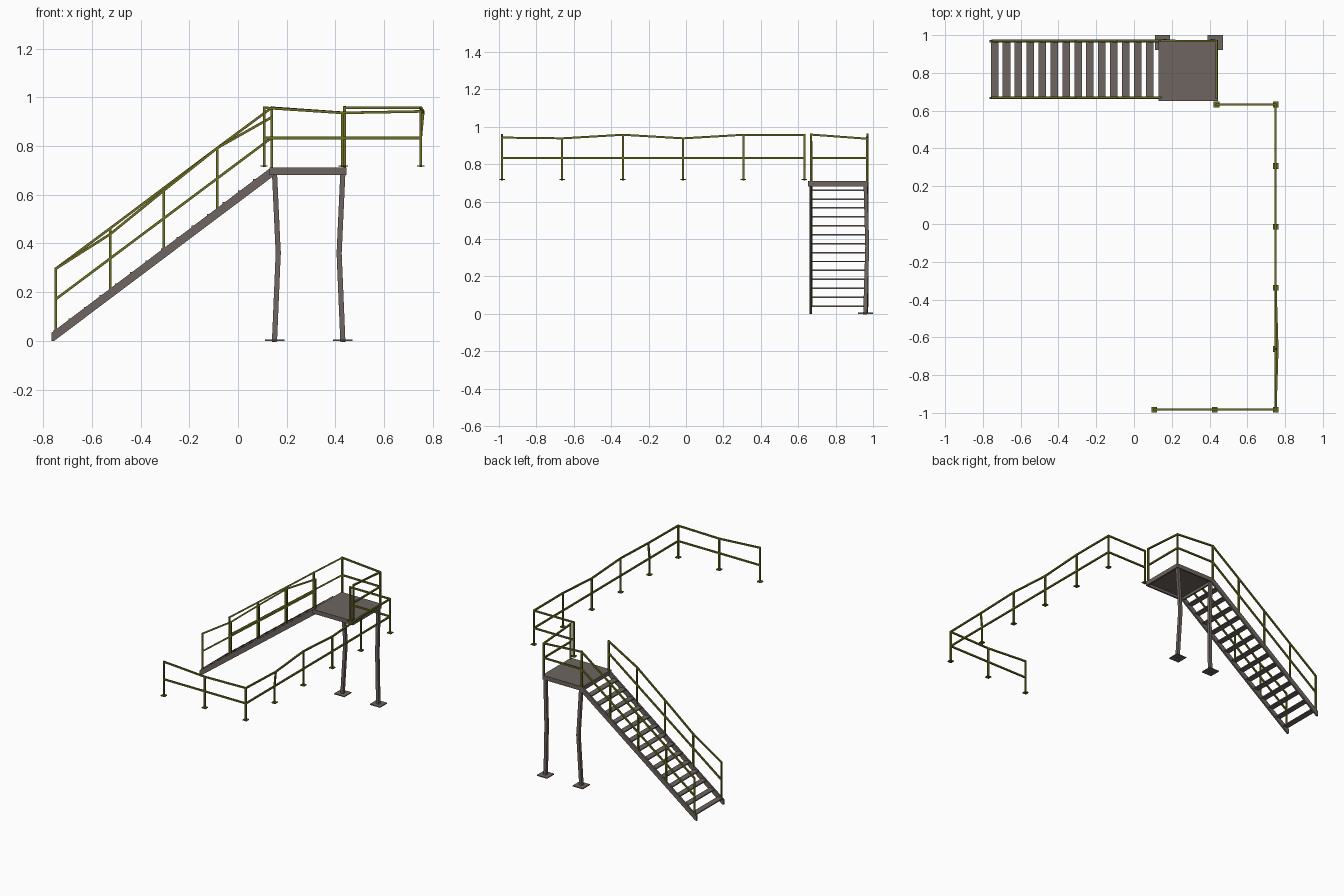
import bpy, bmesh
from mathutils import Vector

if "Cube" in bpy.data.objects:
    bpy.data.objects.remove(bpy.data.objects["Cube"])


def material(name, rgb):
    m = bpy.data.materials.new(name)
    m.diffuse_color = (*rgb, 1)
    m.use_nodes = True
    m.node_tree.nodes["Principled BSDF"].inputs["Base Color"].default_value = m.diffuse_color
    return m


STEEL = material("brown_grey_steel", (0.155, 0.130, 0.118))
OLIVE = material("olive_yellow_paint", (0.150, 0.155, 0.016))


def finish(bm, name, mat):
    bmesh.ops.recalc_face_normals(bm, faces=bm.faces)
    me = bpy.data.meshes.new(name)
    bm.to_mesh(me)
    bm.free()
    me.materials.append(mat)
    ob = bpy.data.objects.new(name, me)
    bpy.context.collection.objects.link(ob)
    return ob


def add_box(bm, lo, hi):
    vs = bmesh.ops.create_cube(bm, size=1)["verts"]
    for v in vs:
        v.co = Vector([(hi[i] if v.co[i] > 0 else lo[i]) for i in range(3)])


def box(name, lo, hi, mat):
    bm = bmesh.new()
    add_box(bm, lo, hi)
    return finish(bm, name, mat)


def add_bar(bm, a, b, w):
    # square bar between two points, slightly overlapping at the joints
    a, b = Vector(a), Vector(b)
    d = (b - a).normalized()
    up = Vector((1, 0, 0)) if abs(d.z) > 0.9 else Vector((0, 0, 1))
    s = d.cross(up).normalized() * w / 2
    t = s.cross(d).normalized() * w / 2
    a, b = a - d * w * 0.4, b + d * w * 0.4
    rings = [[bm.verts.new(p + o) for o in (s + t, s - t, -s - t, -s + t)] for p in (a, b)]
    for i in range(4):
        j = (i + 1) % 4
        bm.faces.new((rings[0][i], rings[0][j], rings[1][j], rings[1][i]))
    for r in rings:
        bm.faces.new(r)


def railing(name, tops, bases, mids, plates=False):
    # posts, hand rail through the tops, mid rail, optional base plates
    bm = bmesh.new()
    for t, b, m in zip(tops, bases, mids):
        add_bar(bm, b, m, 0.0105)
        add_bar(bm, m, t, 0.0105)
        if plates:
            x, y, z = b
            add_box(bm, (x - .015, y - .015, z - .003), (x + .015, y + .015, z + .003))
    for pts in (tops, mids):
        for a, b in zip(pts, pts[1:]):
            add_bar(bm, a, b, 0.0105)
    finish(bm, name, OLIVE)


# stair stringers
for name, y in (("front_stringer", 0.667), ("back_stringer", 0.968)):
    bm = bmesh.new()
    prof = [(-.765, 0), (-.755, 0), (.15, .68), (.15, .708), (.13, .708), (-.765, .034)]
    f = bm.faces.new([bm.verts.new((x, y - .006, z)) for x, z in prof])
    ext = bmesh.ops.extrude_face_region(bm, geom=[f])["geom"]
    bmesh.ops.translate(bm, vec=(0, .012, 0),
                        verts=[g for g in ext if isinstance(g, bmesh.types.BMVert)])
    finish(bm, name, STEEL)

# treads
for i in range(14):
    x, z = -.738 + i * .0631, .041 + i * .0477
    box(f"tread_{i + 1}", (x - .02, .667, z - .004), (x + .02, .968, z + .004), STEEL)

# landing: deck sheet on a channel frame
X0, X1, Y0, Y1 = .13, .446, .652, .974
box("landing_deck", (X0, Y0, .700), (X1, Y1, .711), STEEL)
bm = bmesh.new()
for lo, hi in (((X0, Y0), (X1, Y0 + .012)), ((X0, Y1 - .012), (X1, Y1)),
               ((X0, Y0), (X0 + .012, Y1)), ((X1 - .012, Y0), (X1, Y1))):
    add_box(bm, (*lo, .681), (*hi, .701))
finish(bm, "landing_frame", STEEL)

# bent legs with foot plates
for side, x, xm in (("left", .15, .165), ("right", .43, .415)):
    bm = bmesh.new()
    add_bar(bm, (x, .958, .005), (xm, .969, .36), .021)
    add_bar(bm, (xm, .969, .36), (x, .960, .685), .021)
    finish(bm, f"{side}_leg", STEEL)
    box(f"{side}_foot_plate", (x - .04, .92, 0), (x + .04, 1.0, .006), STEEL)

# stair and landing railings
xs = [-.747, -.525, -.305, -.085, .138]
base_z = [.04 + (x + .747) * .752 for x in xs]
mid_z = [.172 + (x + .747) * .748 for x in xs]


def stair(y, zs):
    return [[(x, y, z) for x, z in zip(xs, c)] for c in (zs, base_z, mid_z)]


railing("front_stair_railing", *stair(.670, [.297, .438, .617, .792, .918]))
t, b, m = stair(.971, [.297, .462, .627, .792, .957])
corners = [(.438, .968), (.438, .668)]
t += [(*corners[0], .936), (*corners[1], .958)]
b += [(*c, .705) for c in corners]
m += [(*c, .833) for c in corners]
railing("back_stair_and_landing_railing", t, b, m)

# separate walkway railing running along the right and front edges
path = [(.437, .633, .957), (.75, .633, .957), (.75, .307, .957), (.75, -.015, .938),
        (.75, -.338, .957), (.75, -.662, .938), (.75, -.983, .942),
        (.428, -.983, .936), (.107, -.983, .957)]
tops = [(x + (.010 if abs(y + .662) < .01 else 0), y, z) for x, y, z in path]
railing("walkway_railing", tops, [(x, y, .718) for x, y, z in path],
        [(x, y, .833) for x, y, z in path], plates=True)
